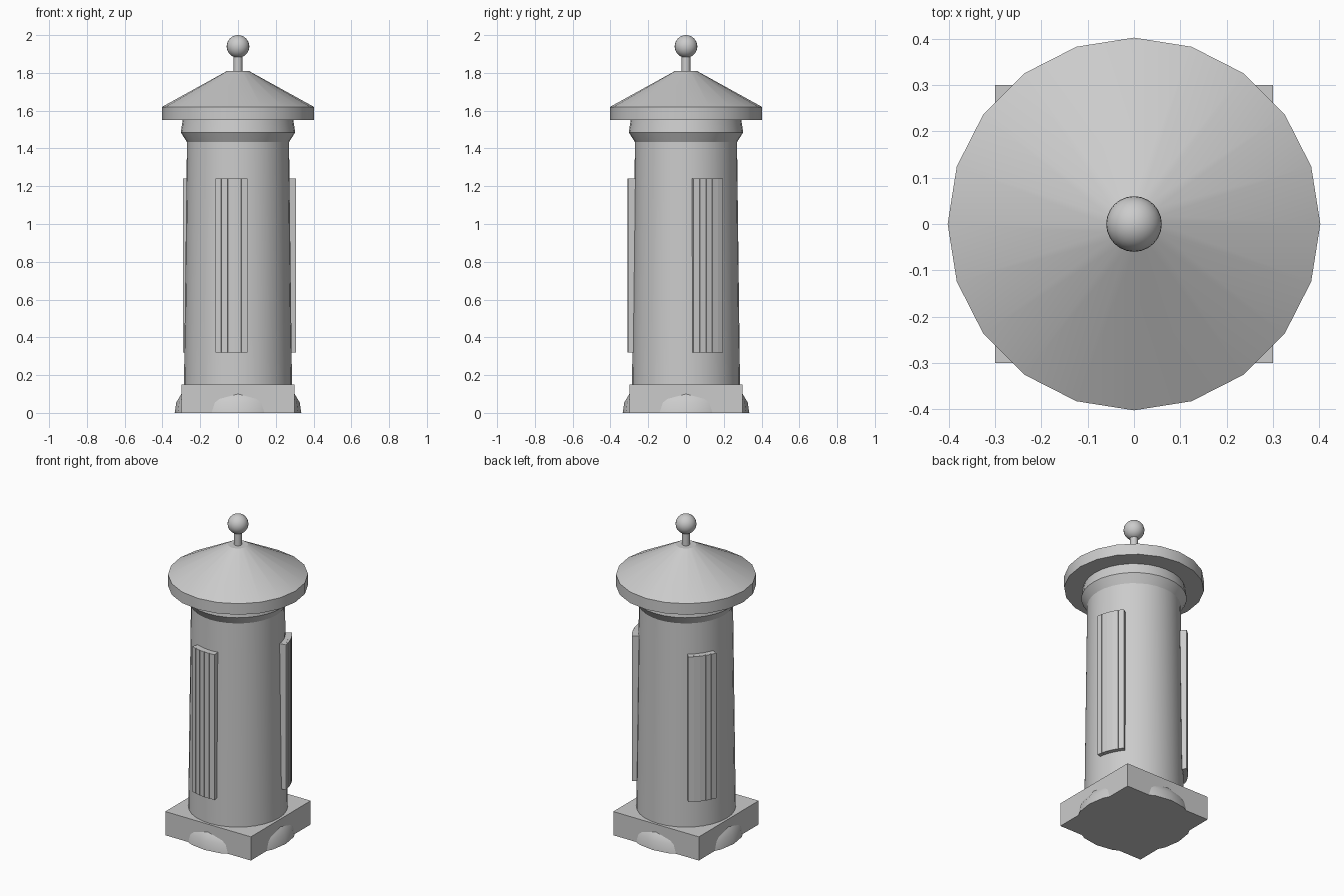
import bpy, bmesh, math
from mathutils import Matrix

cube = bpy.data.objects.get("Cube")
if cube:
    bpy.data.objects.remove(cube, do_unlink=True)

stone = bpy.data.materials.new("plain grey")
GREY = (0.6, 0.6, 0.6, 1)
stone.diffuse_color = GREY
stone.use_nodes = True
stone.node_tree.nodes["Principled BSDF"].inputs["Base Color"].default_value = GREY


def finish(name, bm, smooth=True):
    """Turn a bmesh into a named object with the shared material."""
    bmesh.ops.recalc_face_normals(bm, faces=bm.faces)
    mesh = bpy.data.meshes.new(name)
    bm.to_mesh(mesh)
    bm.free()
    mesh.materials.append(stone)
    obj = bpy.data.objects.new(name, mesh)
    bpy.context.collection.objects.link(obj)
    if smooth:
        bpy.ops.object.select_all(action="DESELECT")
        obj.select_set(True)
        bpy.context.view_layer.objects.active = obj
        bpy.ops.object.shade_smooth_by_angle(angle=math.radians(25))
    return obj


def lathe(name, profile, sides):
    """Closed solid of revolution from (radius, height) points."""
    bm = bmesh.new()
    rings = []
    for r, z in profile:
        angles = [math.tau * i / sides for i in range(sides)]
        rings.append([bm.verts.new((r * math.cos(a), r * math.sin(a), z)) for a in angles])
    for low, high in zip(rings, rings[1:]):
        for i in range(sides):
            j = (i + 1) % sides
            bm.faces.new((low[i], low[j], high[j], high[i]))
    bm.faces.new(rings[0])
    bm.faces.new(rings[-1])
    return finish(name, bm)


# Square plinth and the round foot that bulges through its four sides
bm = bmesh.new()
bmesh.ops.create_cube(bm, size=1, matrix=Matrix.Translation((0, 0, 0.075))
                      @ Matrix.Diagonal((0.6, 0.6, 0.15, 1)))
finish("plinth", bm, smooth=False)
lathe("round_foot", [(0.335, 0), (0.327, 0.055), (0.3, 0.1), (0.27, 0.13)], 20)

# Tapered column, flared collar, conical roof
lathe("column", [(0.286, 0.14), (0.27, 1.45)], 32)
lathe("collar", [(0.268, 1.43), (0.303, 1.485), (0.291, 1.56)], 32)
lathe("roof", [(0.402, 1.55), (0.402, 1.62), (0.058, 1.81)], 20)

# Finial
lathe("finial_post", [(0.023, 1.8), (0.023, 1.9)], 16)
bm = bmesh.new()
bmesh.ops.create_uvsphere(bm, u_segments=24, v_segments=16, radius=0.06,
                          matrix=Matrix.Translation((0, 0, 1.94)))
finish("finial_ball", bm)

# Three ribbed panels, five upright slats each, wrapped round the column
STEP = 6.5
for n in range(3):
    bm = bmesh.new()
    for k in range(-2, 3):
        angle = math.radians(23.3 + 120 * n + STEP * k)
        bmesh.ops.create_cube(bm, size=1, matrix=Matrix.Rotation(angle, 4, "Z")
                              @ Matrix.Translation((0.285, 0, 0.78))
                              @ Matrix.Diagonal((0.05, 0.033, 0.92, 1)))
    finish(f"ribbed_panel_{n + 1}", bm, smooth=False)
